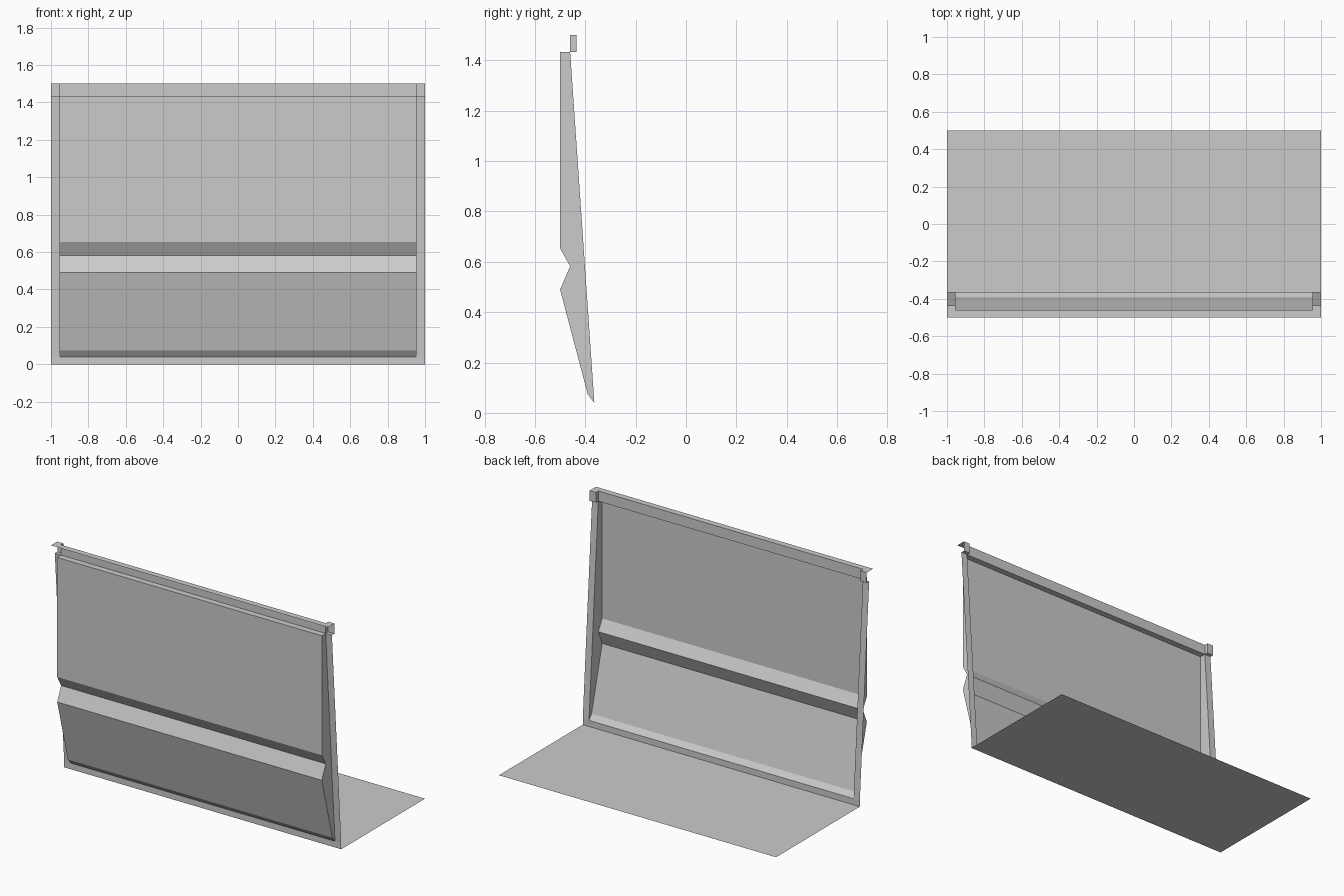
import bpy

if "Cube" in bpy.data.objects:
    bpy.data.objects.remove(bpy.data.objects["Cube"])

grey = bpy.data.materials.new("light grey")
grey.diffuse_color = (0.6, 0.6, 0.6, 1)
grey.use_nodes = True
grey.node_tree.nodes["Principled BSDF"].inputs["Base Color"].default_value = grey.diffuse_color

W, INNER = 1.0, 0.955      # half width, half width of the recess
FACE, BACK = -0.46, -0.5   # top of the sloping face, back of the recess
LIP = -0.435               # front of the end blocks
FOOT = -0.364              # bottom of the wall
TOP, RAIL = 1.5, 1.433


def make(name, verts, faces):
    mesh = bpy.data.meshes.new(name)
    mesh.from_pydata(verts, [], faces)
    mesh.materials.append(grey)
    ob = bpy.data.objects.new(name, mesh)
    bpy.context.collection.objects.link(ob)
    return ob


def sheet(name, profile, x0, x1):
    """Sweep an open (y, z) profile along x; traced downwards it faces +y."""
    verts = [(x, y, z) for y, z in profile for x in (x0, x1)]
    faces = [(2 * i, 2 * i + 1, 2 * i + 3, 2 * i + 2) for i in range(len(profile) - 1)]
    return make(name, verts, faces)


def cheek(name, outline, side):
    """Flat side plate at the edge of the recess, facing the middle."""
    verts = [(side * INNER, y, z) for y, z in outline]
    order = list(range(len(outline)))
    if side > 0:
        order.reverse()
    return make(name, verts, [order])


# recessed panel with its folded middle ridge
recess = [(FACE, RAIL), (BACK, RAIL), (BACK, 0.653), (FACE, 0.582),
          (BACK, 0.49), (-0.39, 0.073), (FOOT, 0.04)]
sheet("recessed_panel", recess, -INNER, INNER)

# top rail between the end blocks
sheet("top_rail", [(BACK, TOP), (FACE, TOP), (FACE, RAIL)], -INNER, INNER)

# floor with the low skirting strip
sheet("floor_and_skirting", [(FOOT, 0.04), (FOOT, 0), (0.5, 0)], -W, W)

# sloping side posts with end blocks, and the inner cheeks
post = [(BACK, TOP), (LIP, TOP), (LIP, RAIL), (FACE, RAIL), (FOOT, 0.04)]
block = [(FACE, TOP), (FACE, RAIL), (LIP, RAIL), (LIP, TOP)]
for side, label in ((-1, "left"), (1, "right")):
    x0, x1 = sorted((side * INNER, side * W))
    sheet(label + "_post", post, x0, x1)
    cheek(label + "_recess_cheek", recess, side)
    cheek(label + "_block_cheek", block, side)
